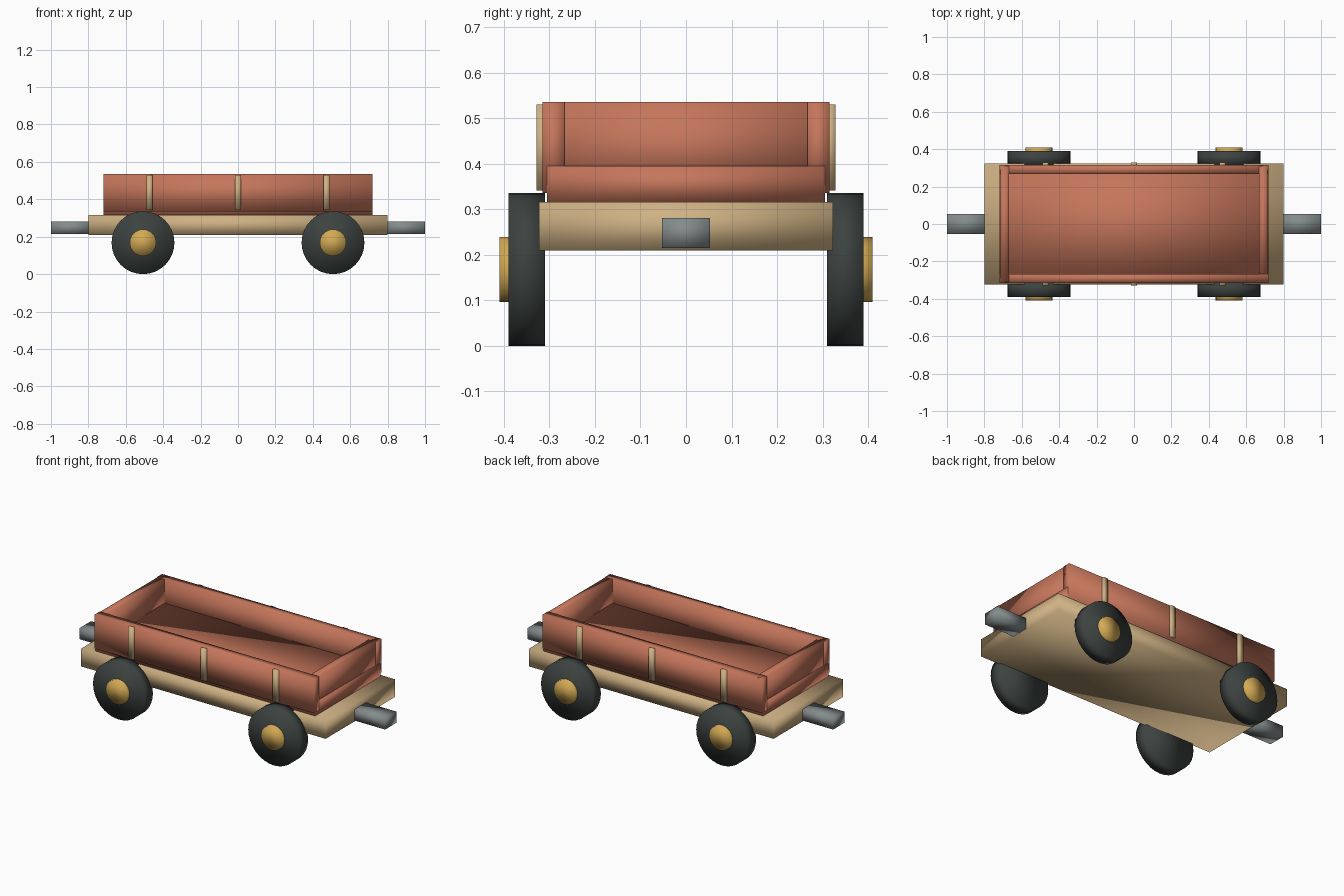
import bpy
from math import pi

if "Cube" in bpy.data.objects:
    bpy.data.objects.remove(bpy.data.objects["Cube"])


def material(name, rgb):
    m = bpy.data.materials.new(name)
    m.diffuse_color = (*rgb, 1)
    m.use_nodes = True
    m.node_tree.nodes["Principled BSDF"].inputs["Base Color"].default_value = m.diffuse_color
    return m


WOOD = material("tan_wood", (0.62, 0.44, 0.23))
RED = material("red_paint", (0.56, 0.18, 0.105))
TYRE = material("dark_rubber", (0.045, 0.055, 0.052))
BRASS = material("yellow_hub", (0.65, 0.40, 0.09))
STEEL = material("grey_steel", (0.23, 0.26, 0.26))


def finish(name, mat):
    ob = bpy.context.object
    ob.name = name
    ob.data.materials.append(mat)
    bpy.ops.object.shade_smooth()
    return ob


def box(name, mat, x, y, z):
    """Box from (min, max) pairs on each axis."""
    bpy.ops.mesh.primitive_cube_add(size=1, location=[sum(r) / 2 for r in (x, y, z)])
    bpy.context.object.scale = [r[1] - r[0] for r in (x, y, z)]
    bpy.ops.object.transform_apply(location=False, rotation=False, scale=True)
    return finish(name, mat)


def disc(name, mat, x, y, z, radius, width):
    bpy.ops.mesh.primitive_cylinder_add(vertices=32, radius=radius, depth=width,
                                        location=(x, y, z), rotation=(pi / 2, 0, 0))
    return finish(name, mat)


def span(side, near, far):
    return tuple(sorted((side * near, side * far)))


# Chassis and cargo bed floor
box("chassis", WOOD, (-0.8, 0.8), (-0.323, 0.323), (0.21, 0.316))
box("bed_floor", RED, (-0.718, 0.718), (-0.305, 0.305), (0.316, 0.395))

for s, end, flank in ((-1, "left", "front"), (1, "right", "back")):
    # Coupler bars and end boards
    box(end + "_coupler", STEEL, span(s, 0.78, 1.0), (-0.053, 0.053), (0.215, 0.281))
    box(end + "_end_board", RED, span(s, 0.667, 0.714), (-0.31, 0.31), (0.34, 0.536))
    # Side boards with upright battens
    box(flank + "_side_board", RED, (-0.718, 0.718), span(s, 0.267, 0.315), (0.336, 0.536))
    for i, x in enumerate((-0.473, 0, 0.473)):
        box(f"{flank}_batten_{i + 1}", WOOD, (x - 0.016, x + 0.016),
            span(s, 0.305, 0.329), (0.342, 0.531))
    # Wheels and hubs
    for x, where in ((-0.508, "left"), (0.508, "right")):
        disc(f"{flank}_{where}_wheel", TYRE, x, s * 0.35, 0.168, 0.168, 0.08)
        disc(f"{flank}_{where}_hub", BRASS, x, s * 0.385, 0.168, 0.071, 0.05)
